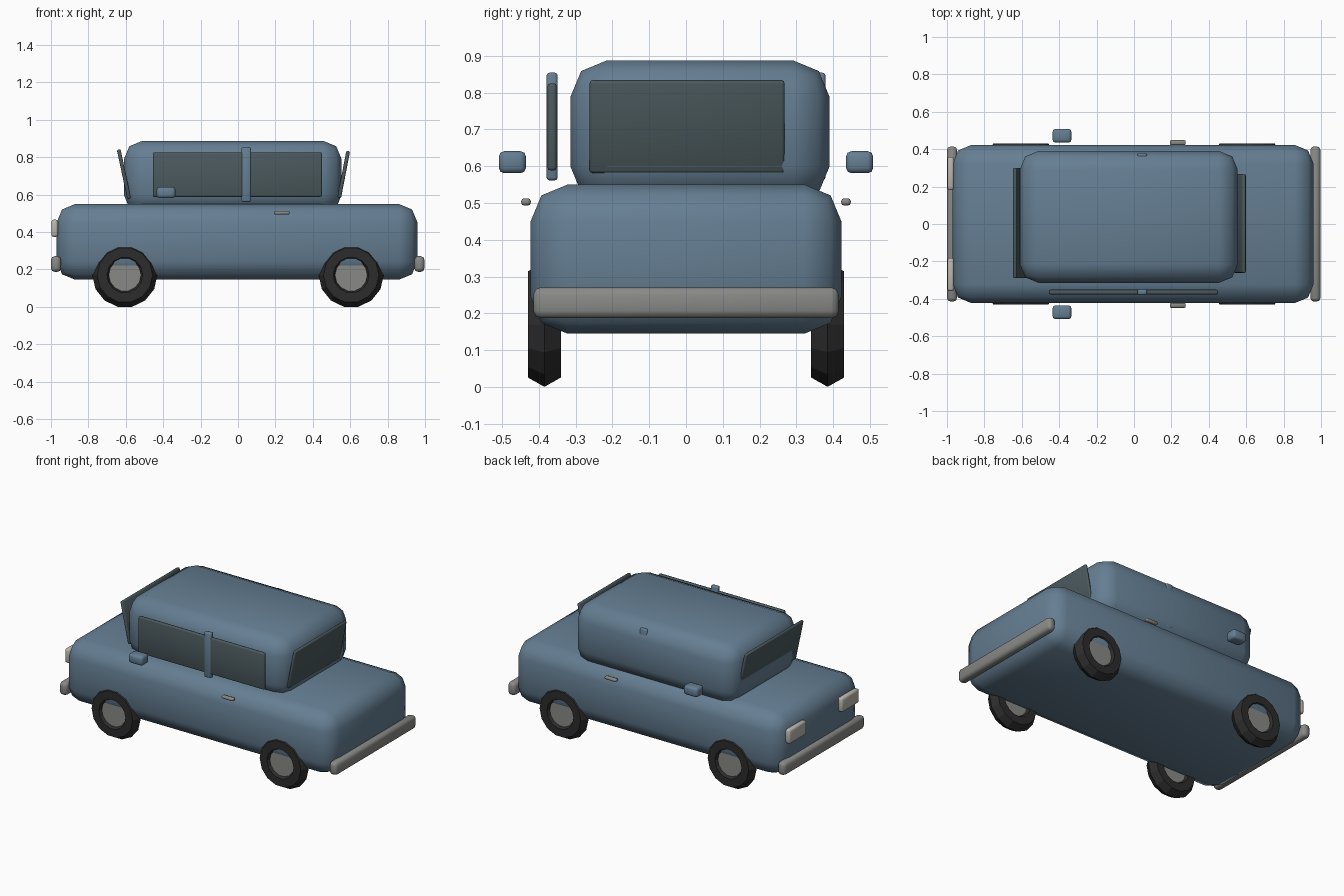
import bpy
from math import pi

if "Cube" in bpy.data.objects:
    bpy.data.objects.remove(bpy.data.objects["Cube"])


def material(name, rgb):
    m = bpy.data.materials.new(name)
    m.diffuse_color = (*rgb, 1)
    m.use_nodes = True
    m.node_tree.nodes["Principled BSDF"].inputs["Base Color"].default_value = m.diffuse_color
    return m


PAINT = material("blue_paint", (0.13, 0.21, 0.29))
GLASS = material("dark_glass", (0.07, 0.10, 0.11))
RUBBER = material("rubber", (0.025, 0.025, 0.025))
CHROME = material("grey_metal", (0.25, 0.25, 0.24))
LAMP = material("lamp", (0.50, 0.48, 0.43))


def box(name, center, size, bevel, mat, segments=2, tilt=0):
    """Rounded box given by centre and full size, tilted about y."""
    bpy.ops.mesh.primitive_cube_add(size=1, location=center)
    ob = bpy.context.object
    ob.name = name
    ob.scale = size
    bpy.ops.object.transform_apply(location=False, rotation=False, scale=True)
    mod = ob.modifiers.new("round", 'BEVEL')
    mod.width = bevel
    mod.segments = segments
    bpy.ops.object.modifier_apply(modifier=mod.name)
    ob.rotation_euler.y = tilt
    ob.data.materials.append(mat)
    bpy.ops.object.shade_smooth_by_angle(angle=0.9)
    return ob


# Main shell and cabin (the cabin sits slightly off centre)
box("body", (-0.005, 0, 0.3475), (1.93, 0.845, 0.405), 0.1, PAINT)
box("cabin", (-0.028, 0.038, 0.694), (1.165, 0.705, 0.388), 0.1, PAINT)

# Front and rear glass, leaning outwards
box("windshield", (-0.61, 0.005, 0.71), (0.02, 0.59, 0.27), 0.008, GLASS, tilt=-0.21)
box("rear_window", (0.565, 0.003, 0.708), (0.02, 0.53, 0.256), 0.008, GLASS, tilt=0.19)

# Bumpers
for side, x in (("front", -0.973), ("rear", 0.97)):
    box(side + "_bumper", (x, 0, 0.229), (0.054, 0.83, 0.084), 0.02, CHROME)

# Parts repeated on both sides
for side, s in (("right", -1), ("left", 1)):
    box(side + "_side_window", (-0.003, s * 0.364, 0.707), (0.905, 0.025, 0.237), 0.008, GLASS)
    box(side + "_pillar", (0.044, s * 0.364, 0.708), (0.05, 0.03, 0.293), 0.008, PAINT)
    box(side + "_mirror", (-0.385, s * 0.472, 0.611), (0.1, 0.074, 0.06), 0.015, PAINT)
    box(side + "_door_handle", (0.234, s * 0.435, 0.503), (0.085, 0.026, 0.02), 0.008, CHROME)
    box(side + "_headlight", (-0.98, s * 0.27, 0.42), (0.035, 0.178, 0.092), 0.012, LAMP)

    # Wheels: low-poly tyre with a hub disc
    for end, x in (("front", -0.605), ("rear", 0.605)):
        pos = (x, s * 0.385, 0.17)
        bpy.ops.mesh.primitive_torus_add(
            location=pos, rotation=(pi / 2, 0, 0), major_radius=0.122,
            minor_radius=0.052, major_segments=14, minor_segments=6)
        tyre = bpy.context.object
        tyre.name = f"{end}_{side}_tyre"
        tyre.data.materials.append(RUBBER)
        bpy.ops.mesh.primitive_cylinder_add(
            vertices=16, radius=0.095, depth=0.056, location=pos, rotation=(pi / 2, 0, 0))
        hub = bpy.context.object
        hub.name = f"{end}_{side}_hub"
        hub.data.materials.append(CHROME)
        bpy.ops.object.shade_smooth_by_angle()
